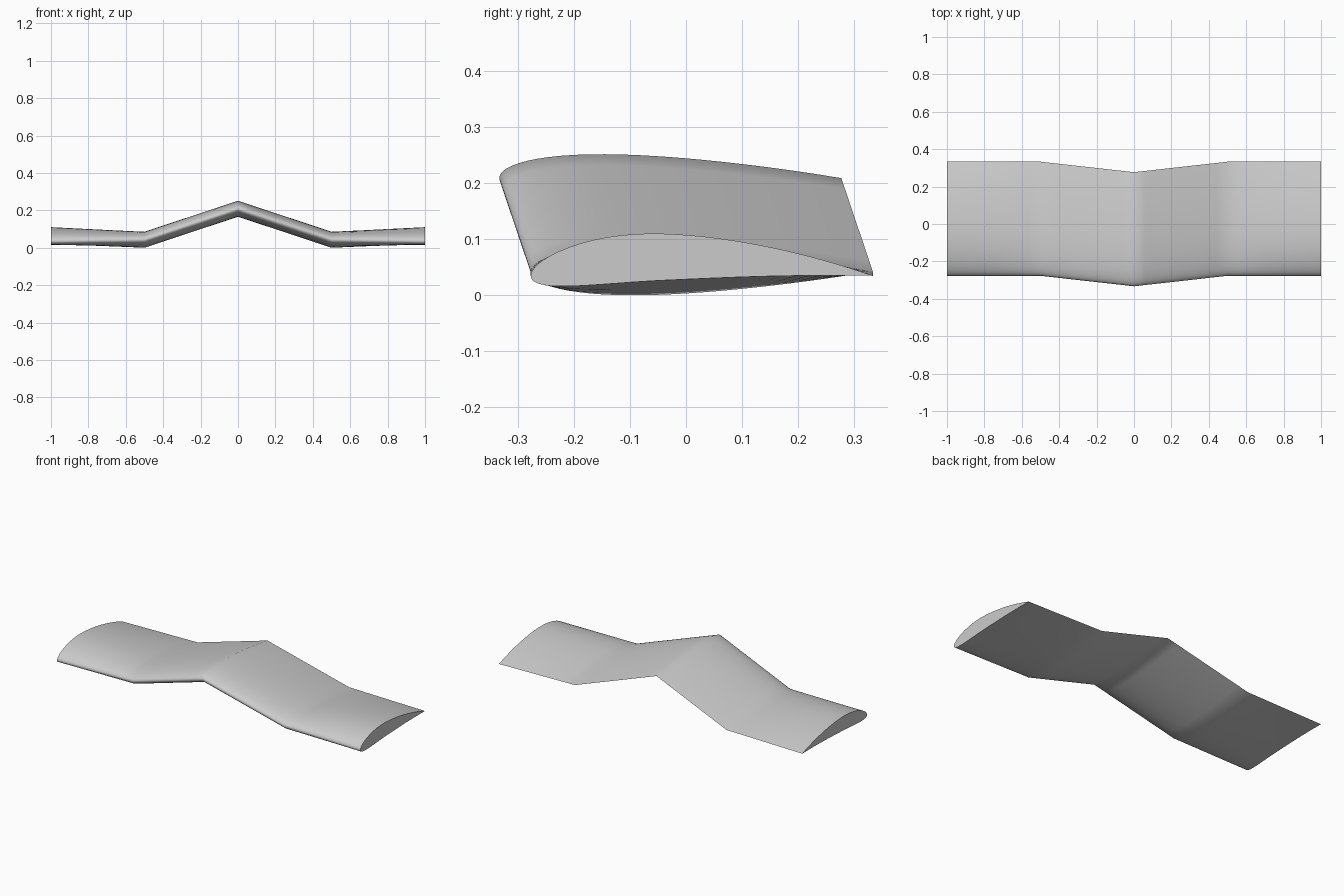
import bpy, bmesh, math

cube = bpy.data.objects.get("Cube")
if cube:
    bpy.data.objects.remove(cube)

grey = bpy.data.materials.new("plain grey")
grey.use_nodes = True
grey.diffuse_color = (0.6, 0.6, 0.6, 1)
grey.node_tree.nodes["Principled BSDF"].inputs["Base Color"].default_value = (0.6, 0.6, 0.6, 1)

CHORD, THICK, PEAK, STEPS = 0.61, 0.14, 0.4, 32


def lerp(a, b, t):
    return a + (b - a) * t


def half_thickness(u):
    # Classic airfoil thickness with a closed trailing edge
    return 5 * THICK * (0.2969 * math.sqrt(u) - 0.126 * u - 0.3516 * u**2
                        + 0.2843 * u**3 - 0.1036 * u**4)


def camber_line(u, camber):
    if u < PEAK:
        return camber * (2 * PEAK * u - u * u) / PEAK**2
    return camber * (1 - 2 * PEAK + 2 * PEAK * u - u * u) / (1 - PEAK)**2


def section(camber):
    # Closed loop: trailing edge, over the top, round the nose, along the bottom
    points = []
    for i in range(2 * STEPS):
        a = math.pi * i / STEPS
        u = (1 + math.cos(a)) / 2
        side = 1 if i <= STEPS else -1
        points.append((u * CHORD, (camber_line(u, camber) + side * half_thickness(u)) * CHORD))
    return points


def station(x):
    # Swept, raised middle panels, then outer panels that gain camber
    d = abs(x)
    if d <= 0.5:
        t = d / 0.5
        return lerp(-0.333, -0.277, t), lerp(0.212, 0.046, t), 0
    t = (d - 0.5) / 0.5
    return -0.277, lerp(0.046, 0.038, t), 0.055 * t


# Wing: sections joined along the span
half_span = [0.06, 0.25, 0.44, 0.5, 0.56, 0.75, 1]
bm = bmesh.new()
rings = []
for x in [-d for d in reversed(half_span)] + [0] + half_span:
    nose, height, camber = station(x)
    rings.append([bm.verts.new((x, nose + y, height + z)) for y, z in section(camber)])
for a, b in zip(rings, rings[1:]):
    for i in range(len(a)):
        j = (i + 1) % len(a)
        bm.faces.new((a[i], a[j], b[j], b[i]))
bm.faces.new(rings[0])
bm.faces.new(rings[-1])
bmesh.ops.recalc_face_normals(bm, faces=bm.faces)
low = min(v.co.z for v in bm.verts)
bmesh.ops.translate(bm, vec=(0, 0, -low), verts=bm.verts)

mesh = bpy.data.meshes.new("wing")
bm.to_mesh(mesh)
bm.free()
mesh.materials.append(grey)
wing = bpy.data.objects.new("wing", mesh)
bpy.context.collection.objects.link(wing)
bpy.ops.object.select_all(action="DESELECT")
wing.select_set(True)
bpy.context.view_layer.objects.active = wing
bpy.ops.object.shade_smooth_by_angle(angle=math.radians(40))
